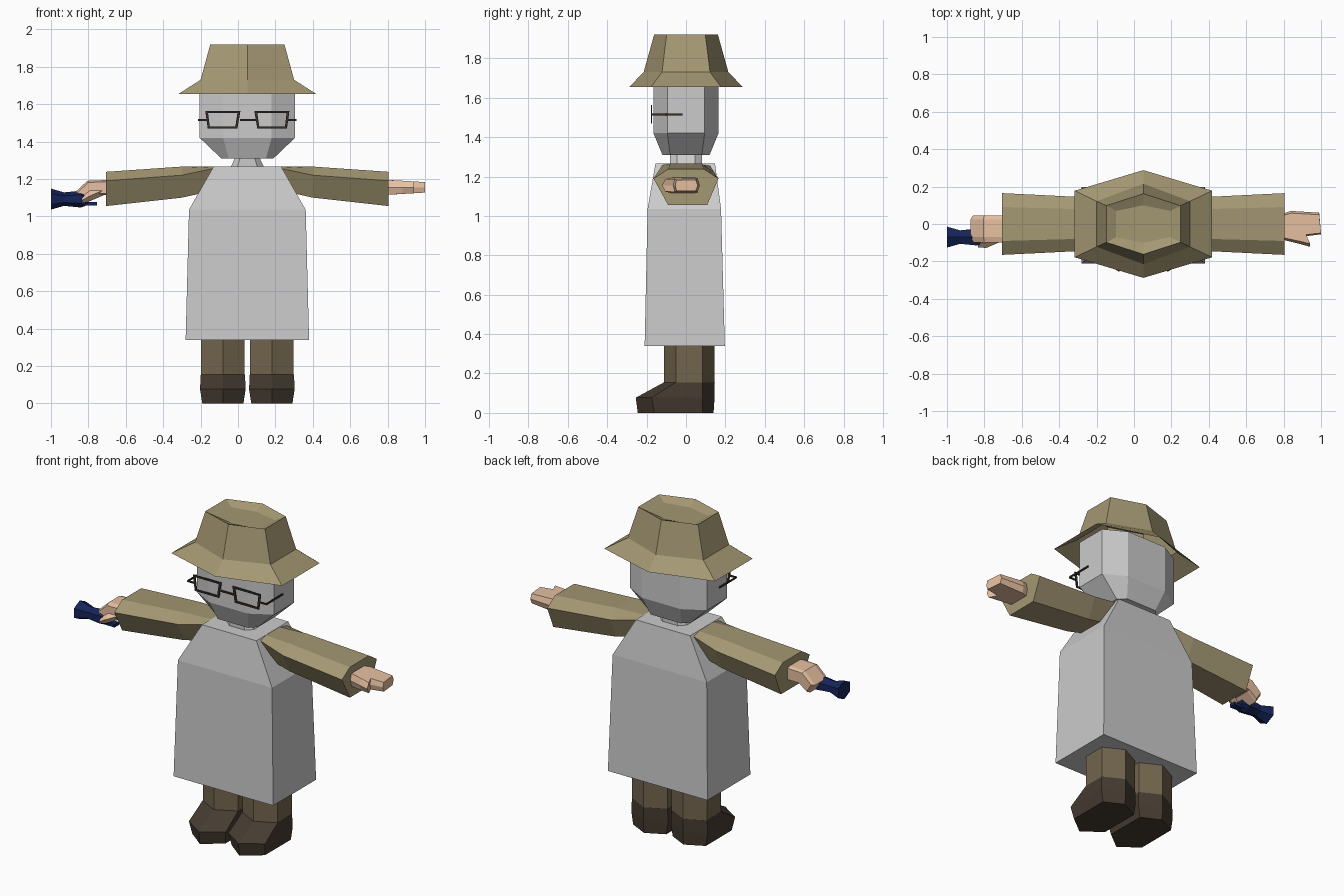
import bpy, bmesh
from mathutils import Vector

if "Cube" in bpy.data.objects:
    bpy.data.objects.remove(bpy.data.objects["Cube"])

CX = 0.05  # body centre line


def material(name, rgb):
    m = bpy.data.materials.new(name)
    m.diffuse_color = (*rgb, 1)
    m.use_nodes = True
    m.node_tree.nodes["Principled BSDF"].inputs["Base Color"].default_value = m.diffuse_color
    return m


OLIVE = material("olive", (0.37, 0.31, 0.17))
SKIN = material("skin", (0.80, 0.53, 0.36))
TROUSER = material("trouser", (0.17, 0.13, 0.075))
LEATHER = material("leather", (0.06, 0.044, 0.03))
NAVY = material("navy", (0.008, 0.018, 0.10))
FRAME = material("frame", (0.035, 0.025, 0.02))


def loft(name, rings, mat=None, cap_start=True, cap_end=True):
    """Bridge equal-sized rings of points into one flat-shaded object."""
    bm = bmesh.new()
    vs = [[bm.verts.new(p) for p in r] for r in rings]
    n = len(vs[0])
    for a, b in zip(vs, vs[1:]):
        for i in range(n):
            j = (i + 1) % n
            bm.faces.new((a[i], a[j], b[j], b[i]))
    if cap_start:
        bm.faces.new(vs[0][::-1])
    if cap_end:
        bm.faces.new(vs[-1])
    bmesh.ops.recalc_face_normals(bm, faces=bm.faces)
    me = bpy.data.meshes.new(name)
    bm.to_mesh(me)
    bm.free()
    ob = bpy.data.objects.new(name, me)
    bpy.context.collection.objects.link(ob)
    if mat:
        me.materials.append(mat)
    return ob


def hexagon(cx, cy, z, hx, tip, side):
    """Horizontal hexagon with points at front and back."""
    return [(cx, cy - tip, z), (cx + hx, cy - side, z), (cx + hx, cy + side, z),
            (cx, cy + tip, z), (cx - hx, cy + side, z), (cx - hx, cy - side, z)]


def octagon(cx, z, hx, hy, kx, ky):
    return [(cx + x, y, z) for x, y in
            [(kx, -hy), (hx, -ky), (hx, ky), (kx, hy),
             (-kx, hy), (-hx, ky), (-hx, -ky), (-kx, -hy)]]


def box(x0, x1, y0, y1, z):
    return [(x0, y0, z), (x1, y0, z), (x1, y1, z), (x0, y1, z)]


# Coat body
loft("coat_body", [box(CX - h, CX + h, y0, y1, z) for h, y0, y1, z in
                   [(0.33, -0.21, 0.197, 0.34), (0.312, -0.195, 0.178, 1.035),
                    (0.18, -0.155, 0.147, 1.267)]])

# Neck and head
loft("neck", [octagon(CX, z, w, 0.08, w * 0.6, 0.045) for z, w in [(1.25, 0.095), (1.32, 0.062)]])
loft("head", [octagon(CX, 1.31, 0.14, 0.12, 0.10, 0.08),
              octagon(CX, 1.42, 0.255, 0.165, 0.13, 0.095),
              octagon(CX, 1.70, 0.255, 0.165, 0.13, 0.095)])

# Hat with flared brim and sunken crown
loft("hat", [hexagon(CX, 0, 1.655, 0.367, 0.288, 0.178),
             hexagon(CX, 0, 1.73, 0.25, 0.215, 0.122),
             hexagon(CX, 0, 1.92, 0.198, 0.162, 0.098),
             hexagon(CX, 0, 1.895, 0.145, 0.10, 0.07)], OLIVE, cap_start=False)

# Sleeves: d from centre, top / ridge / bottom heights, half depth
SLEEVE = [(0.17, 1.266, 1.258, 1.14, 0.12), (0.35, 1.266, 1.22, 1.10, 0.145),
          (0.755, 1.238, 1.19, 1.055, 0.165)]
for s, side in ((1, "left"), (-1, "right")):
    rings = []
    for d, top, mid, low, hy in SLEEVE:
        x = CX + s * d
        rings.append([(x, -hy, mid), (x, -hy * 0.55, top), (x, hy * 0.55, top),
                      (x, hy, mid), (x, hy * 0.65, low), (x, -hy * 0.55, low)])
    loft(side + "_sleeve", rings, OLIVE)

# Legs and boots
for s, side in ((1, "left"), (-1, "right")):
    x = CX + s * 0.131
    loft(side + "_leg", [hexagon(x, 0.017, z, 0.117, 0.128, 0.068) for z in (0.15, 0.36)], TROUSER)

    def boot_ring(z, hx, toe, corner, heel):
        return [(x, toe, z), (x + hx, corner, z), (x + hx, 0.085, z),
                (x, heel, z), (x - hx, 0.085, z), (x - hx, corner, z)]
    loft(side + "_boot", [boot_ring(0, 0.11, -0.245, -0.16, 0.14),
                          boot_ring(0.077, 0.122, -0.255, -0.175, 0.145),
                          boot_ring(0.155, 0.118, -0.112, -0.052, 0.146)], LEATHER)

# Open hand with thumb
PALM = [(0.78, 0.05), (0.84, 0.07), (0.99, 0.06), (1.0, -0.055), (0.92, -0.065),
        (0.942, -0.122), (0.88, -0.105), (0.78, -0.08)]


def palm(side, k):
    return [(x, -0.01 + (y + 0.01) * k, 1.155 + side * (0.04 - 0.06 * max(0, x - 0.8)))
            for x, y in PALM]


loft("open_hand", [palm(-1, 0.85), palm(0, 1.0), palm(1, 0.85)], SKIN)

# Gripping hand: curled side profile swept across the depth
GRIP = [(-0.68, 1.195), (-0.805, 1.19), (-0.875, 1.125), (-0.84, 1.07),
        (-0.80, 1.10), (-0.78, 1.115), (-0.68, 1.115)]
loft("gripping_hand", [[(-0.78 + (x + 0.78) * k, y, 1.145 + (z - 1.145) * k) for x, z in GRIP]
                       for y, k in [(-0.10, 0.8), (-0.07, 1.0), (0.025, 1.0), (0.045, 0.85)]], SKIN)
loft("gripping_thumb", [[(x, y - r, z), (x, y, z + r), (x, y + r, z), (x, y, z - r)]
                        for x, y, z, r in [(-0.72, -0.07, 1.14, 0.028), (-0.79, -0.10, 1.11, 0.028),
                                           (-0.835, -0.105, 1.085, 0.02)]], SKIN)

# Hand-held device: waisted barrel and thin lever
loft("device_barrel", [[(x, -0.07 + r * a, 1.092 + r * b) for a, b in
                        [(-1, -0.5), (0, -1), (1, -0.5), (1, 0.5), (0, 1), (-1, 0.5)]]
                       for x, r in [(-1.0, 0.056), (-0.93, 0.036), (-0.84, 0.045), (-0.80, 0.03)]], NAVY)
loft("device_lever", [box(-0.86, -0.755, -0.09, -0.05, z) for z in (1.058, 1.076)], NAVY)


# Glasses: thin flat bars and lens rims
def bar(name, p, q):
    p, q = Vector(p), Vector(q)
    d = (q - p).normalized()
    u = d.cross(Vector((0, 0, 1))).normalized() * 0.003
    v = d.cross(u).normalized() * 0.005
    loft(name, [[e + u + v, e + u - v, e - u - v, e - u + v] for e in (p, q)], FRAME)


FY, HZ = -0.175, 1.515
bar("glasses_bridge", (CX - 0.038, FY, HZ), (CX + 0.048, FY, HZ))
for s, side in ((1, "left"), (-1, "right")):
    outer = [(0.037, 1.564), (0.225, 1.564), (0.212, 1.470), (0.053, 1.470)]
    inner = [(0.053, 1.553), (0.210, 1.553), (0.201, 1.481), (0.064, 1.481)]
    rim = [[(CX + s * x, y, z) for x, z in shape] for shape, y in
           ((outer, FY - 0.003), (outer, FY + 0.003), (inner, FY + 0.003),
            (inner, FY - 0.003), (outer, FY - 0.003))]
    loft(side + "_lens_rim", rim, FRAME, False, False)
    bar(side + "_hinge", (CX + s * 0.215, FY, HZ), (CX + s * 0.262, FY, HZ))
    bar(side + "_temple", (CX + s * 0.26, FY, HZ), (CX + s * 0.26, -0.018, HZ))
